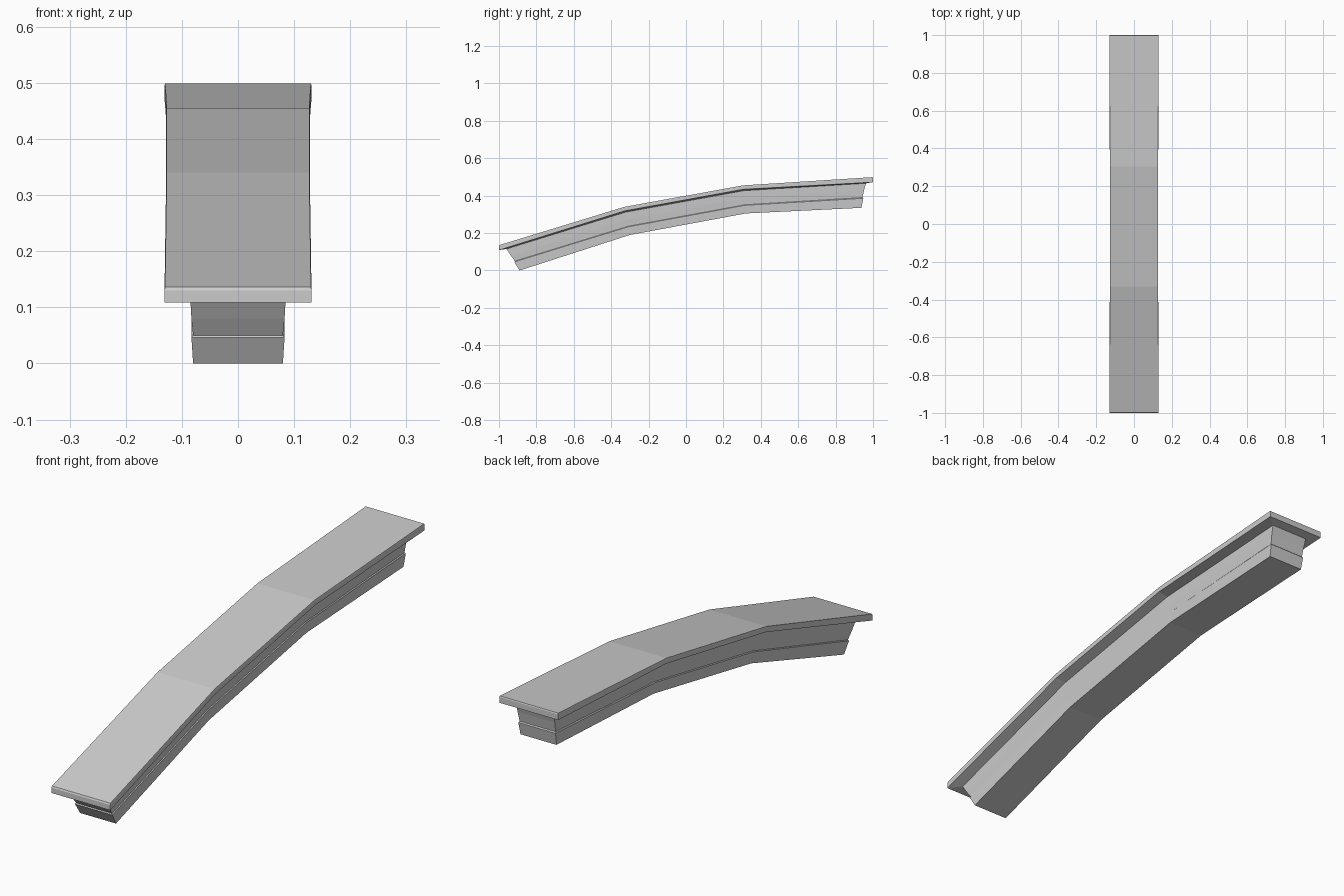
import bpy, bmesh
from mathutils import Vector

if "Cube" in bpy.data.objects:
    bpy.data.objects.remove(bpy.data.objects["Cube"])

# Top and bottom points (y, z) at the two bends of the arch
BENDS = [(Vector((-0.33, 0.34)), Vector((-0.30, 0.19))),
         (Vector((0.305, 0.455)), Vector((0.32, 0.305)))]

# Moulding levels: depth fraction, end half width, bend half width, front (y, z), back (y, z)
LEVELS = [
    (0.00, 0.130, 0.127, (-0.997, 0.136), (0.998, 0.499)),   # top of slab
    (0.03, 0.131, 0.128, (-1.000, 0.130), (1.000, 0.495)),   # slab bevel
    (0.14, 0.131, 0.128, (-1.000, 0.109), (1.000, 0.472)),   # slab lower edge
    (0.19, 0.085, 0.085, (-0.960, 0.115), (0.962, 0.466)),   # top of beam
    (0.45, 0.083, 0.083, (-0.937, 0.080), (0.952, 0.430)),   # start of cove
    (0.69, 0.080, 0.080, (-0.915, 0.050), (0.944, 0.390)),   # bottom of cove
    (0.71, 0.083, 0.083, (-0.918, 0.046), (0.948, 0.386)),   # step
    (1.00, 0.080, 0.080, (-0.890, 0.000), (0.938, 0.335)),   # underside
]


def build(name, levels):
    bm = bmesh.new()
    rings = []
    for t, w_end, w_mid, front, back in levels:
        path = [Vector(front)] + [a.lerp(b, t) for a, b in BENDS] + [Vector(back)]
        widths = [w_end, w_mid, w_mid, w_end]
        left = [bm.verts.new((-w, p.x, p.y)) for w, p in zip(widths, path)]
        right = [bm.verts.new((w, p.x, p.y)) for w, p in zip(widths, path)]
        rings.append(left + right[::-1])
    # Sides and ends
    for a, b in zip(rings, rings[1:]):
        for i in range(8):
            j = (i + 1) % 8
            bm.faces.new((a[i], a[j], b[j], b[i]))
    # Top and bottom strips
    for r in (rings[0], rings[-1]):
        for i in range(3):
            bm.faces.new((r[i], r[i + 1], r[6 - i], r[7 - i]))
    bmesh.ops.recalc_face_normals(bm, faces=bm.faces[:])
    mesh = bpy.data.meshes.new(name)
    bm.to_mesh(mesh)
    bm.free()
    ob = bpy.data.objects.new(name, mesh)
    bpy.context.collection.objects.link(ob)
    return ob


build("arched_moulding", LEVELS)
